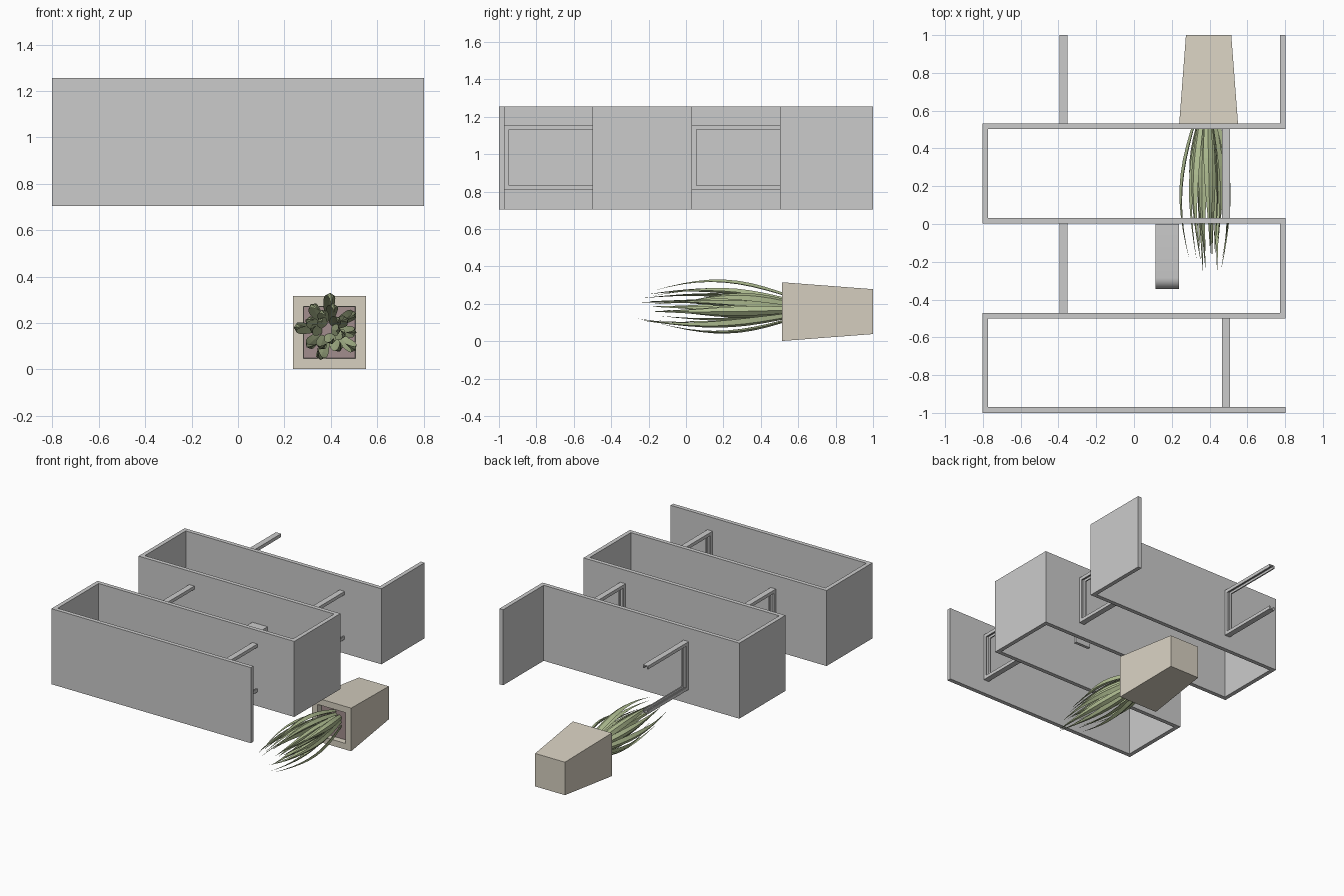
import bpy, bmesh, math, random
from mathutils import Vector

if "Cube" in bpy.data.objects:
    bpy.data.objects.remove(bpy.data.objects["Cube"])

random.seed(4)


def material(name, rgb):
    m = bpy.data.materials.new(name)
    m.diffuse_color = (*rgb, 1)
    m.use_nodes = True
    m.node_tree.nodes["Principled BSDF"].inputs["Base Color"].default_value = m.diffuse_color
    return m


def loft(bm, rings):
    """Skin a list of equal-length point rings and cap both ends."""
    vs = [[bm.verts.new(p) for p in r] for r in rings]
    n = len(vs[0])
    for a, b in zip(vs, vs[1:]):
        for i in range(n):
            j = (i + 1) % n
            bm.faces.new((a[i], a[j], b[j], b[i]))
    bm.faces.new(vs[0])
    bm.faces.new(vs[-1])


def finish(bm, name, mat=None):
    bmesh.ops.recalc_face_normals(bm, faces=bm.faces)
    me = bpy.data.meshes.new(name)
    bm.to_mesh(me)
    bm.free()
    ob = bpy.data.objects.new(name, me)
    bpy.context.collection.objects.link(ob)
    if mat:
        me.materials.append(mat)
    return ob


def part(name, rings, mat=None):
    bm = bmesh.new()
    loft(bm, rings)
    return finish(bm, name, mat)


def square(cx, cz, h, y):
    return [(cx - h, y, cz - h), (cx + h, y, cz - h), (cx + h, y, cz + h), (cx - h, y, cz + h)]


# Serpentine shelf: one zigzag board outline extruded in z
X, T = 0.803, 0.03
center = [(X, -0.985), (-X + T / 2, -0.985), (-X + T / 2, -0.485), (X - T / 2, -0.485),
          (X - T / 2, 0.017), (-X + T / 2, 0.017), (-X + T / 2, 0.518), (X - T / 2, 0.518),
          (X - T / 2, 1.0)]


def offset_path(path, d):
    out = []
    for i, p in enumerate(path):
        p = Vector(p)
        normals = []
        for a, b in ((i - 1, i), (i, i + 1)):
            if a >= 0 and b < len(path):
                t = (Vector(path[b]) - Vector(path[a])).normalized()
                normals.append(Vector((-t.y, t.x)))
        out.append(p + d * (normals[0] if len(normals) == 1 else normals[0] + normals[1]))
    return out


outline = offset_path(center, T / 2) + offset_path(center, -T / 2)[::-1]
part("zigzag_shelf", [[(p.x, p.y, z) for p in outline] for z in (0.705, 1.255)])

# Channel-section U brackets, groove facing inward
W, D, G = 0.021, 0.024, 0.012
channel = [(-W, 0), (W, 0), (W, D), (G, D), (G, 0.008), (-G, 0.008), (-G, D), (-W, D)]
for k, (x, y0, y1) in enumerate([(0.486, -0.97, -0.5), (-0.374, -0.47, 0.002),
                                 (0.486, 0.032, 0.503), (-0.374, 0.533, 1.0)]):
    za, zb = 0.808, 1.157
    part(f"shelf_bracket_{k + 1}", [
        [(x + u, y1, za + v) for u, v in channel],
        [(x + u, y0 + v, za + v) for u, v in channel],
        [(x + u, y0 + v, zb - v) for u, v in channel],
        [(x + u, y1, zb - v) for u, v in channel]])

# Small bent stand on the middle board
R, th = 0.06, 0.022
arc = [math.radians(a) for a in range(0, 91, 15)]
cy, cz = -0.345 + R, 1.02 - R
outer = [(0.0, 1.02)] + [(cy - R * math.sin(a), cz + R * math.cos(a)) for a in arc] + [(-0.345, 0.915)]
inner = [(-0.345 + th, 0.915)] + [(cy - (R - th) * math.sin(a), cz + (R - th) * math.cos(a))
                                 for a in reversed(arc)]
foot = [(-th, 1.02 - th), (-th, 0.89), (0.0, 0.89)]
stand = part("bent_stand", [[(x, y, z) for y, z in outer + inner + foot] for x in (0.115, 0.238)])
bpy.context.view_layer.objects.active = stand
stand.select_set(True)
bpy.ops.object.shade_smooth_by_angle(angle=math.radians(30))

# Tapered square pot, lying with its rim toward -y
PX, PZ = 0.395, 0.158
part("plant_pot", [square(PX, PZ, 0.12, 1.0), square(PX, PZ, 0.157, 0.513),
                   square(PX, PZ, 0.112, 0.513), square(PX, PZ, 0.108, 0.6)],
     material("pot_stone", (0.68, 0.63, 0.53)))
part("soil", [square(PX, PZ, 0.111, 0.555), square(PX, PZ, 0.111, 0.575)],
     material("soil_brown", (0.36, 0.27, 0.27)))

# Keeled leaves bulging outward and tapering to points
bm = bmesh.new()
N = 20
for i in range(N):
    f = (i + 0.5) / N
    ang = i * 2.39996 + random.uniform(-0.15, 0.15)
    rad = Vector((math.cos(ang), 0, math.sin(ang)))
    tan = Vector((-rad.z, 0, rad.x))
    base_r = 0.015 + 0.045 * f
    bulge = 0.02 + 0.062 * f
    tip_y = random.uniform(-0.27, -0.1) if i % 4 else random.uniform(-0.1, 0.05)
    bend = random.uniform(-0.03, 0.03)
    rings = []
    for s in range(11):
        t = s / 10
        r = base_r + bulge * math.sin(math.pi * min(1, t * 0.88)) + 0.012 * t
        w = 0.027 * (0.6 + 0.4 * math.sin(math.pi * min(1, t * 1.3))) * max(0.03, 1 - t ** 2.6)
        c = Vector((PX - 0.008, 0.57 + (tip_y - 0.57) * t, PZ + 0.015)) + rad * r + tan * bend * t * t
        rings.append([c - tan * w, c - rad * w * 0.15, c + tan * w, c + rad * w * 0.6])
    loft(bm, rings)
finish(bm, "plant_leaves", material("leaf_green", (0.44, 0.52, 0.29)))
